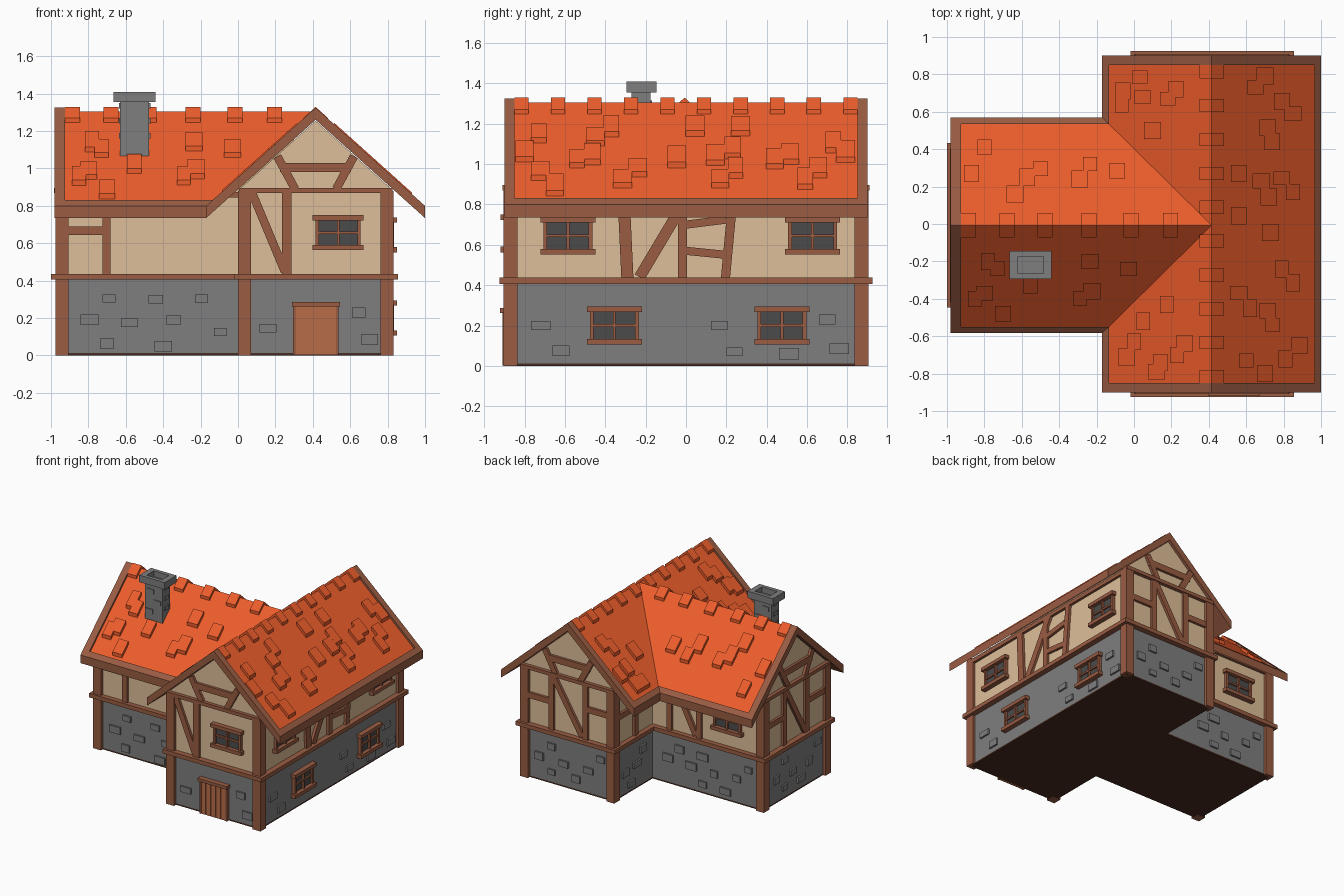
import bpy, bmesh, random
from mathutils import Vector as V

if "Cube" in bpy.data.objects:
    bpy.data.objects.remove(bpy.data.objects["Cube"])

random.seed(4)
YC = -0.007                       # ridge line of the side wing
COL = dict(tile=(.85, .11, .025), plaster=(.73, .52, .32), wood=(.32, .107, .055),
           door=(.48, .15, .064), glass=(.07, .07, .07), floor=(.065, .025, .015), stone=(.21, .21, .21))
MATS, PARTS = {}, {}
for k, c in COL.items():
    MATS[k] = bpy.data.materials.new(k)
    MATS[k].diffuse_color = (*c, 1)


def prism(part, a, b):
    """Solid between two matching loops; part = (object name, material)."""
    bm = PARTS.setdefault(part, bmesh.new()) if part not in PARTS else PARTS[part]
    va, vb = [bm.verts.new(p) for p in a], [bm.verts.new(p) for p in b]
    fs = [bm.faces.new(va[::-1]), bm.faces.new(vb)]
    n = len(va)
    for i in range(n):
        j = (i + 1) % n
        fs.append(bm.faces.new((va[i], va[j], vb[j], vb[i])))
    bmesh.ops.recalc_face_normals(bm, faces=fs)


def box(part, x0, x1, y0, y1, z0, z1):
    q = [(x0, y0), (x1, y0), (x1, y1), (x0, y1)]
    prism(part, [(*p, z0) for p in q], [(*p, z1) for p in q])


def slab(part, plan, h, top, bot):
    """Sloped board: plan outline lifted onto a roof height function."""
    prism(part, [(x, y, h(x, y) + bot) for x, y in plan], [(x, y, h(x, y) + top) for x, y in plan])


# Wall faces: (origin, along, outward)
FRONT = (V((0, -.88, 0)), V((1, 0, 0)), V((0, -1, 0)))
BACK = (V((0, .88, 0)), V((1, 0, 0)), V((0, 1, 0)))
RIGHT = (V((.81, 0, 0)), V((0, 1, 0)), V((1, 0, 0)))
STUB = (V((.02, 0, 0)), V((0, 1, 0)), V((-1, 0, 0)))
WFRONT = (V((0, YC - .4, 0)), V((1, 0, 0)), V((0, -1, 0)))
WBACK = (V((0, YC + .4, 0)), V((1, 0, 0)), V((0, 1, 0)))
WEND = (V((-.955, YC, 0)), V((0, 1, 0)), V((-1, 0, 0)))


def beam(face, p, q, w=.045, d=.02, part=("timber_frame", "wood")):
    """Straight board on a wall face from p to q (along, z)."""
    o, u, n = face
    p, q = V(p), V(q)
    t = (q - p).normalized()
    s = V((-t.y, t.x)) * w / 2
    loop = [o + u * c.x + V((0, 0, c.y)) for c in (p - s, q - s, q + s, p + s)]
    prism(part, [c - n * .02 for c in loop], [c + n * d for c in loop])


def window(face, u, z):
    beam(face, (u - .11, z), (u + .11, z), .14, .008, ("window_panes", "glass"))
    part = ("window_frames", "wood")
    for dz in (-.08, .08):
        beam(face, (u - .136, z + dz), (u + .136, z + dz), .028, .04, part)
    for du, w in ((-.112, .018), (0, .014), (.112, .018)):
        beam(face, (u + du, z - .07), (u + du, z + .07), w, .025, part)
    beam(face, (u - .11, z), (u + .11, z), .014, .02, part)


def stones(face, pts):
    for u, z in pts:
        w = random.uniform(.06, .1)
        beam(face, (u - w / 2, z), (u + w / 2, z), random.uniform(.042, .06), .014, ("wall_stones", "stone"))


# Base, stone storey, belt beams
for x0, x1, y0, y1 in ((.02, .81, -.88, .88), (-.955, .1, YC - .4, YC + .4)):
    box(("floor", "floor"), x0, x1, y0, y1, 0, .012)
    box(("stone_walls", "stone"), x0, x1, y0, y1, .012, .41)
box(("belt_beams", "wood"), -.02, .855, -.925, .925, .405, .437)
box(("belt_beams", "wood"), -1, .05, YC - .44, YC + .44, .405, .437)

# Plaster storey with gables
prof = [(.02, .42), (.81, .42), (.81, .9), (.415, 1.255), (.02, .9)]
prism(("plaster_main", "plaster"), [(x, -.88, z) for x, z in prof], [(x, .88, z) for x, z in prof])
prof = [(-.4, .42), (.4, .42), (.4, .89), (0, 1.25), (-.4, .89)]
prism(("plaster_wing", "plaster"), [(-.955, YC + y, z) for y, z in prof], [(.3, YC + y, z) for y, z in prof])

# Corner posts
for s in (-1, 1):
    for x in (.034, .796):
        box(("corner_posts", "wood"), x - .035, x + .035, s * .87 - .035, s * .87 + .035, 0, .88)
    y = YC + s * .388
    box(("corner_posts", "wood"), -.977, -.907, y - .035, y + .035, 0, .87)

# Gable timbers: tie, collar and struts on all three gables
for face, c in ((FRONT, .415), (BACK, .415), (WEND, 0)):
    beam(face, (c - .41, .882), (c + .41, .882), .028, .028)
    beam(face, (c - .19, 1.005), (c + .19, 1.005), .05)
    for s in (-1, 1):
        beam(face, (c + s * .11, .89), (c + s * .205, 1.065))

# Front gable wall
beam(FRONT, (.26, .43), (.26, .875), .05)
beam(FRONT, (.075, .87), (.25, .45))
window(FRONT, .535, .657)

# Back gable wall
for x in (.26, .56):
    beam(BACK, (x, .43), (x, .875))
beam(BACK, (.54, .86), (.29, .45))
beam(BACK, (.57, .66), (.8, .66))
beam(BACK, (.04, .68), (.25, .68))

# Right wall
beam(RIGHT, (-.87, .86), (.87, .86), .03)
beam(RIGHT, (-.29, .43), (-.31, .86), .06)
beam(RIGHT, (-.23, .44), (.02, .86), .055)
beam(RIGHT, (-.018, .43), (-.018, .86))
beam(RIGHT, (.195, .43), (.235, .86))
beam(RIGHT, (0, .70), (.2, .725), .04)
beam(RIGHT, (0, .57), (.2, .55), .04)
for y, z in ((-.585, .645), (.627, .645), (-.355, .2), (.475, .2)):
    window(RIGHT, y, z)

# Short left walls of the main block
for s in (-1, 1):
    beam(STUB, (s * .42, .86), (s * .86, .86), .03)
    beam(STUB, (s * .62, .43), (s * .62, .86))
    beam(STUB, (s * .62, .66), (s * .86, .66))

# Wing walls
for face in (WFRONT, WBACK):
    beam(face, (-.94, .86), (.02, .86), .03)
beam(WFRONT, (-.703, .43), (-.703, .86))
beam(WFRONT, (-.92, .667), (-.7, .667))
beam(WBACK, (-.4, .43), (-.4, .86))
beam(WBACK, (-.37, .45), (-.17, .85))
beam(WBACK, (-.14, .43), (-.14, .86))
window(WBACK, -.65, .645)
for y in (-.13, .15):
    beam(WEND, (y, .43), (y, .875))
beam(WEND, (.13, .86), (-.11, .45))
beam(WEND, (.16, .66), (.37, .66))
beam(WEND, (-.37, .68), (-.15, .68))

# Door with planks and lintel
for i in range(5):
    x = .327 + i * .044
    beam(FRONT, (x, .002), (x, .265), .04, .022, ("door", "door"))
beam(FRONT, (.305, .133), (.525, .133), .26, .014, ("door", "door"))
beam(FRONT, (.288, .275), (.545, .275), .024, .042, ("door_lintel", "wood"))
for x in (.302, .53):
    beam(FRONT, (x, .002), (x, .265), .014, .028, ("door_lintel", "wood"))

# Protruding wall stones
stones(WFRONT, [(-.69, .305), (-.44, .3), (-.195, .305), (-.795, .19), (-.58, .175), (-.345, .19),
                (-.095, .125), (-.7, .065), (-.4, .05)])
stones(FRONT, [(.16, .145), (.645, .23), (.705, .085)])
stones(RIGHT, [(-.72, .2), (-.62, .075), (.165, .2), (.24, .07), (.51, .06), (.7, .23), (.76, .085)])
for face, a, b in ((BACK, .1, .75), (WBACK, -.86, -.05), (WEND, -.31, .31), (STUB, .5, .79), (STUB, -.79, -.5)):
    n = max(2, round((b - a) / .2))
    stones(face, [(a + (b - a) * (i + .5 * (r % 2) + .15) / n, z + random.uniform(-.02, .02))
                  for r, z in enumerate((.08, .19, .31)) for i in range(n) if (i + r) % 3 or r == 1])


# Roof height functions and panels
def hm(x, y): return 1.325 - .525 / .585 * abs(x - .415)
def hw(x, y): return 1.325 - .525 / .577 * abs(y - YC)


def panel(plan, h):
    slab(("roof_tiling", "tile"), plan, h, -.02, -.04)
    slab(("roof_underside", "wood"), plan, h, -.04, -.065)


def trim(plan, h):
    slab(("roof_edge_boards", "wood"), plan, h, 0, -.065)


panel([(.415, -.85), (.965, -.85), (.965, .85), (.415, .85)], hm)
trim([(.965, -.85), (1, -.85), (1, .85), (.965, .85)], hm)
for s in (-1, 1):
    e, i = YC + s * .577, YC + s * .5425
    panel([(.415, YC), (.415, s * .85), (-.135, s * .85), (-.135, i)], hm)
    panel([(-.925, YC), (.415, YC), (-.135, i), (-.925, i)], hw)
    trim([(-.17, e), (-.135, i), (-.135, s * .85), (-.17, s * .85)], hm)
    trim([(-.925, e), (-.17, e), (-.135, i), (-.925, i)], hw)
    trim([(-.98, YC), (-.925, YC), (-.925, e), (-.98, e)], hw)
    for x in (-.17, 1):
        trim([(.415, s * .85), (x, s * .85), (x, s * .9), (.415, s * .9)], hm)

# Ridge caps
RC = ("ridge_tiles", "tile")
for s in (-1, 1):
    for k in range(10):
        y = -.815 + k * .181
        slab(RC, [(.415, y - .035), (.415 + s * .065, y - .035), (.415 + s * .065, y + .035), (.415, y + .035)], hm, .004, -.05)
    for x in (-.885, -.68, -.475, -.24, -.015, .195):
        slab(RC, [(x - .04, YC), (x + .04, YC), (x + .04, YC + s * .065), (x - .04, YC + s * .065)], hw, .004, -.05)


# Loose raised tiles
def tiles(pts, h):
    for x, y in pts:
        a, b = random.uniform(.036, .047), random.uniform(.036, .047)
        slab(("raised_tiles", "tile"), [(x - a, y - b), (x + a, y - b), (x + a, y + b), (x - a, y + b)], h, .008, -.03)


tiles([(.6, -.73), (.56, -.37), (.62, -.45), (.56, .045), (.56, .27), (.7, -.8), (.715, -.465), (.74, -.54),
       (.73, -.045), (.68, .23), (.72, .145), (.715, .515), (.74, .44), (.65, .73), (.7, .79), (.81, -.72),
       (.885, -.65), (.79, -.24), (.85, -.315), (.79, .245), (.85, .17), (.79, .655), (.85, .59)], hm)
tiles([(.175, -.43), (.05, -.52), (0, -.63), (-.04, -.71), (.27, -.64), (.23, -.7), (.14, -.74), (.12, -.79),
       (.03, .785), (-.065, .64), (-.06, .71), (.045, .68), (.225, .72), (.18, .67), (.1, .5)], hm)
tiles([(-.8, .41), (-.87, .27), (-.5, .295), (-.57, .25), (-.235, .32), (-.29, .24), (-.09, .285), (-.635, .16),
       (-.78, -.2), (-.73, -.24), (-.235, -.2), (-.03, -.24), (-.8, -.37), (-.85, -.4), (-.555, -.33),
       (-.225, -.36), (-.29, -.4), (-.7, -.48)], hw)

# Chimney: shaft, hollow cap, a few proud bricks
CH = ("chimney", "stone")
box(CH, -.63, -.475, -.27, -.175, .95, 1.365)
for x0, x1, y0, y1 in ((-.665, -.62, -.295, -.145), (-.485, -.44, -.295, -.145),
                       (-.62, -.485, -.295, -.265), (-.62, -.485, -.175, -.145)):
    box(CH, x0, x1, y0, y1, 1.355, 1.41)
for z, x in ((1.12, -.59), (1.2, -.52), (1.28, -.58)):
    box(CH, x - .03, x + .03, -.277, -.168, z, z + .035)
    box(CH, -.637, -.468, -.25, -.2, z + .04, z + .07)

# Turn every collected part into an object
for (name, mat), bm in PARTS.items():
    me = bpy.data.meshes.new(name)
    bm.to_mesh(me)
    bm.free()
    me.materials.append(MATS[mat])
    bpy.context.collection.objects.link(bpy.data.objects.new(name, me))

for m in bpy.data.materials:
    if m.users and not m.is_grease_pencil:
        m.use_nodes = True
        m.node_tree.nodes["Principled BSDF"].inputs["Base Color"].default_value = m.diffuse_color
